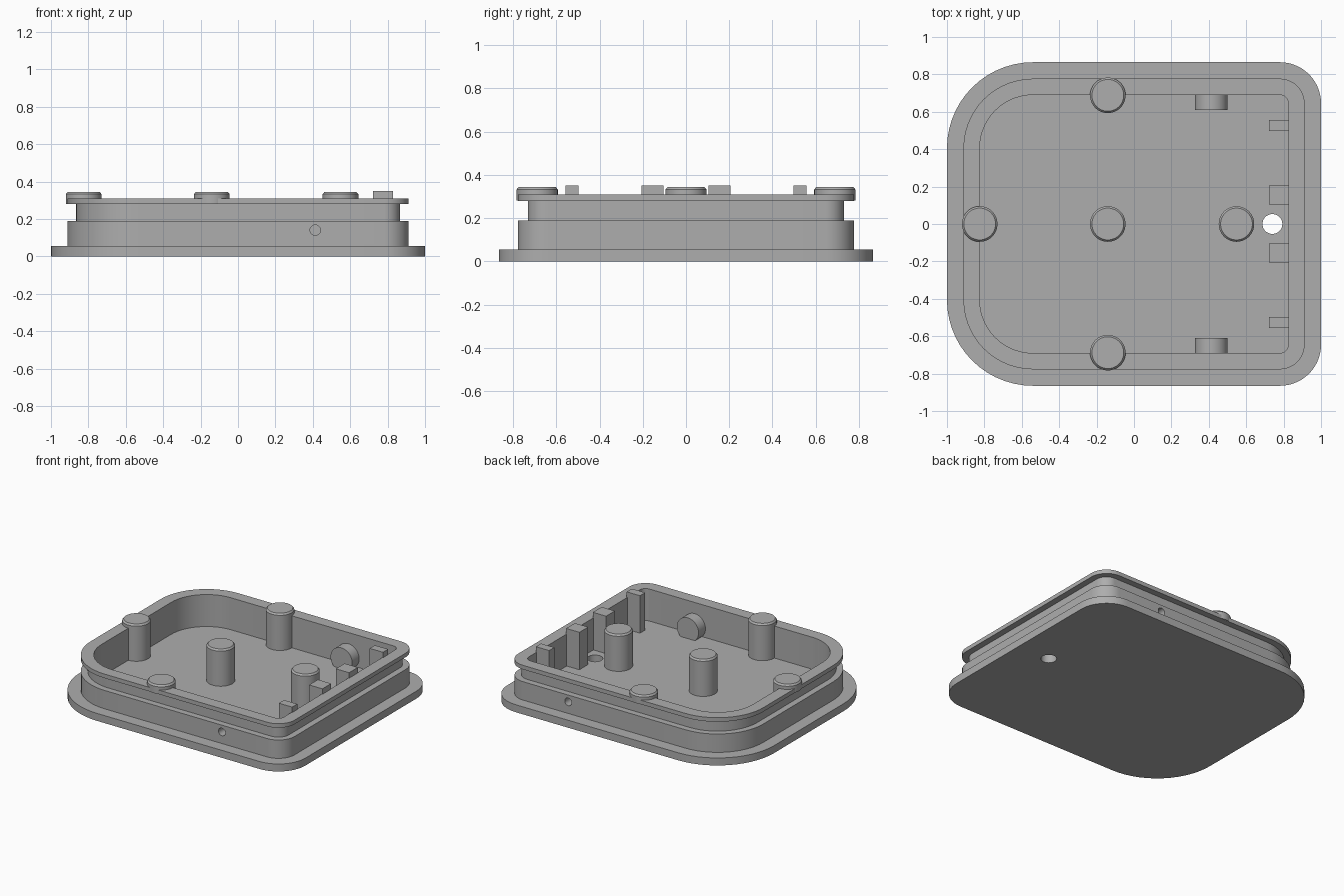
import bpy, bmesh, math
from mathutils import Matrix

cube = bpy.data.objects.get("Cube")
if cube:
    bpy.data.objects.remove(cube)

GREY = (0.42, 0.42, 0.42, 1)
mat = bpy.data.materials.new("mid grey")
mat.use_nodes = True
mat.diffuse_color = GREY
mat.node_tree.nodes["Principled BSDF"].inputs["Base Color"].default_value = GREY

FLOOR, RIM, POST_TOP = 0.075, 0.31, 0.345
POST_R = 0.095


def finish(name, bm):
    bmesh.ops.recalc_face_normals(bm, faces=bm.faces)
    mesh = bpy.data.meshes.new(name)
    bm.to_mesh(mesh)
    bm.free()
    mesh.materials.append(mat)
    ob = bpy.data.objects.new(name, mesh)
    bpy.context.collection.objects.link(ob)
    return ob


def loft(name, loops):
    """Skin a stack of matching point loops and cap both ends."""
    bm = bmesh.new()
    rings = [[bm.verts.new(p) for p in loop] for loop in loops]
    n = len(rings[0])
    for a, b in zip(rings, rings[1:]):
        for i in range(n):
            j = (i + 1) % n
            bm.faces.new((a[i], a[j], b[j], b[i]))
    bm.faces.new(rings[0][::-1])
    bm.faces.new(rings[-1])
    return finish(name, bm)


def outline(inset, z, steps=14):
    """Rounded outline: wide corners on the right (-x), tight ones on the left."""
    corners = [(0.78, 0.645, 0.22, 0), (-0.54, 0.405, 0.46, 90),
               (-0.54, -0.405, 0.46, 180), (0.78, -0.645, 0.22, 270)]
    pts = []
    for cx, cy, r, start in corners:
        for k in range(steps + 1):
            a = math.radians(start + 90 * k / steps)
            pts.append((cx + (r - inset) * math.cos(a), cy + (r - inset) * math.sin(a), z))
    return pts


def disc(cx, cy, r, z, limit_x=9, limit_y=9, n=48):
    """Circle, optionally flattened where it would pass through the wall."""
    pts = []
    for k in range(n):
        a = math.tau * k / n
        x, y = cx + r * math.cos(a), cy + r * math.sin(a)
        pts.append((max(-limit_x, min(limit_x, x)), max(-limit_y, min(limit_y, y)), z))
    return pts


def cylinder(name, centre, r, depth, along_y=False, n=48):
    bm = bmesh.new()
    m = Matrix.Translation(centre)
    if along_y:
        m = m @ Matrix.Rotation(math.pi / 2, 4, 'X')
    bmesh.ops.create_cone(bm, cap_ends=True, segments=n, radius1=r, radius2=r,
                          depth=depth, matrix=m)
    return finish(name, bm)


def box(name, x0, x1, y0, y1, z0, z1):
    return loft(name, [[(x0, y0, z), (x1, y0, z), (x1, y1, z), (x0, y1, z)]
                       for z in (z0, z1)])


def cut(target, cutter):
    mod = target.modifiers.new("hole", 'BOOLEAN')
    mod.operation, mod.solver, mod.object = 'DIFFERENCE', 'EXACT', cutter
    bpy.context.view_layer.objects.active = target
    bpy.ops.object.modifier_apply(modifier=mod.name)
    bpy.data.objects.remove(cutter)


parts = []

# Tray: flange, lower wall, seal groove, rim, inner wall and floor
profile = [(0, 0), (0, 0.055), (0.088, 0.055), (0.088, 0.19), (0.134, 0.19),
           (0.134, 0.28), (0.088, 0.28), (0.088, RIM), (0.175, RIM), (0.175, FLOOR)]
tray = loft("tray", [outline(inset, z) for inset, z in profile])
parts.append(tray)
cut(tray, cylinder("floor_hole_cutter", (0.74, 0, 0.05), 0.053, 0.3))

# Round bosses on the side walls, each with a blind hole from outside
for side, label in ((1, "back"), (-1, "front")):
    boss = cylinder(label + "_boss", (0.413, side * 0.655, 0.14), 0.088, 0.09, True)
    for ob in (tray, boss):
        cut(ob, cylinder("side_hole_cutter", (0.413, side * 0.76, 0.14), 0.028, 0.22, True, 32))
    parts.append(boss)

# Free-standing posts with chamfered tops
for label, x in (("centre", -0.14), ("left", 0.548)):
    parts.append(loft(label + "_post", [
        disc(x, 0, POST_R, FLOOR - 0.02), disc(x, 0, POST_R, POST_TOP - 0.012),
        disc(x, 0, POST_R - 0.01, POST_TOP)]))

# Posts merged in the wall: shaft stays inside the groove, cap sits over the rim
for label, x, y in (("back", -0.14, 0.688), ("front", -0.14, -0.688), ("right", -0.825, 0)):
    parts.append(loft(label + "_post_shaft", [
        disc(x, y, POST_R, z, 0.85, 0.715) for z in (FLOOR - 0.02, 0.295)]))
    parts.append(loft(label + "_post_cap", [
        disc(x, y, POST_R, 0.281), disc(x, y, POST_R, POST_TOP - 0.012),
        disc(x, y, POST_R - 0.01, POST_TOP)]))

# Upright ribs along the left wall
for side, label in ((1, "back"), (-1, "front")):
    for kind, y, half in (("outer", 0.527, 0.03), ("inner", 0.155, 0.051)):
        parts.append(box(f"{label}_{kind}_rib", 0.722, 0.83,
                         side * y - half, side * y + half, FLOOR - 0.02, 0.35))

# Smooth the curved walls, keep the edges crisp
bpy.ops.object.select_all(action='DESELECT')
for ob in parts:
    ob.select_set(True)
bpy.context.view_layer.objects.active = tray
bpy.ops.object.shade_smooth_by_angle(angle=math.radians(30))
